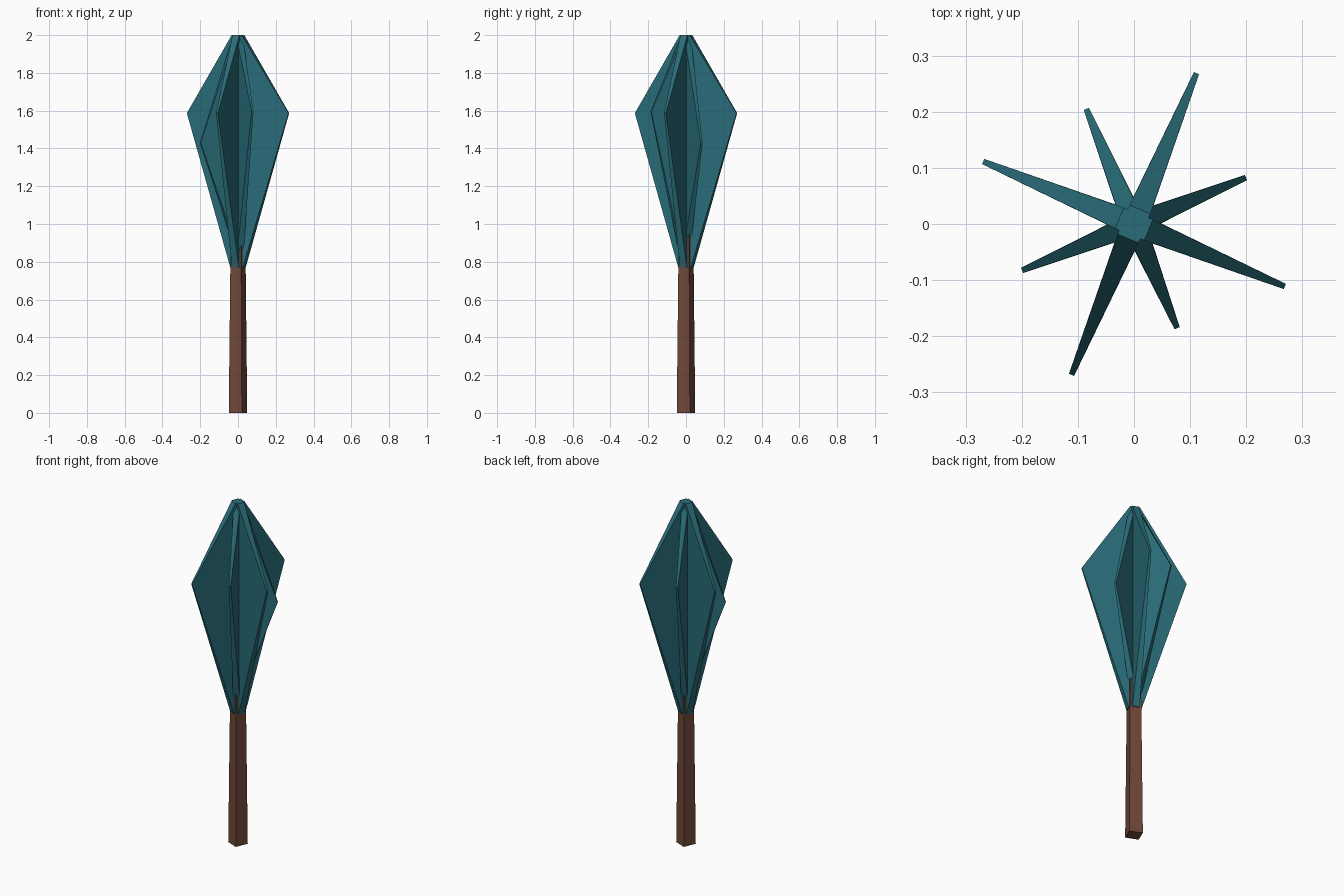
import bpy, bmesh
from math import radians, cos, sin

if "Cube" in bpy.data.objects:
    bpy.data.objects.remove(bpy.data.objects["Cube"])


def material(name, rgb):
    m = bpy.data.materials.new(name)
    m.diffuse_color = (*rgb, 1)
    m.use_nodes = True
    m.node_tree.nodes["Principled BSDF"].inputs["Base Color"].default_value = m.diffuse_color
    return m


def finish(name, bm, mat):
    bmesh.ops.recalc_face_normals(bm, faces=bm.faces)
    me = bpy.data.meshes.new(name)
    bm.to_mesh(me)
    bm.free()
    ob = bpy.data.objects.new(name, me)
    bpy.context.collection.objects.link(ob)
    me.materials.append(mat)
    return ob


def loft(name, rings, mat):
    """Closed solid through rings of equal point count."""
    bm = bmesh.new()
    vs = [[bm.verts.new(p) for p in ring] for ring in rings]
    n = len(vs[0])
    for a, b in zip(vs, vs[1:]):
        for i in range(n):
            j = (i + 1) % n
            bm.faces.new((a[i], a[j], b[j], b[i]))
    bm.faces.new(vs[0])
    bm.faces.new(vs[-1])
    return finish(name, bm, mat)


def blade(name, angle, r_tip, z_tip, z_low, z_top, r_low, r_top, root, mat):
    """Kite-shaped leaf slab, thick at the axis and thin at its tip."""
    tip = 0.005
    profile = [(0, z_low, root), (r_low, z_low, root * 0.95), (r_tip, z_tip, tip),
               (r_top, z_top, root * 0.95), (0, z_top, root)]
    ca, sa = cos(radians(angle)), sin(radians(angle))
    sides = [[(r * ca - s * w * sa, r * sa + s * w * ca, z) for r, z, w in profile]
             for s in (-1, 1)]
    ob = loft(name, sides, mat)
    bm = bmesh.new()
    bm.from_mesh(ob.data)
    bmesh.ops.triangulate(bm, faces=[f for f in bm.faces if len(f.verts) > 4])
    bm.to_mesh(ob.data)
    bm.free()


leaf = material("teal", (0.022, 0.15, 0.19))
bark = material("bark", (0.16, 0.065, 0.04))

# Square trunk, turned and slightly tapered
loft("trunk", [[(r * cos(radians(22.5 + 90 * i)), r * sin(radians(22.5 + 90 * i)), z)
                for i in range(4)] for r, z in ((0.053, 0), (0.044, 0.77), (0.041, 1.05))], bark)

# Four large leaf blades
for i in range(4):
    blade(f"large_blade_{i + 1}", 67.5 + 90 * i, 0.291, 1.587, 0.77, 2.0, 0.036, 0.028, 0.021, leaf)

# Four small leaf blades, one pair low and one pair high
for i, (ang, r, zt, zl) in enumerate(((22.5, 0.216, 1.43, 0.93), (202.5, 0.216, 1.43, 0.93),
                                      (112.5, 0.222, 1.595, 0.86), (292.5, 0.201, 1.595, 0.86))):
    blade(f"small_blade_{i + 1}", ang, r, zt, zl, 1.985, 0.036, 0.026, 0.019, leaf)
